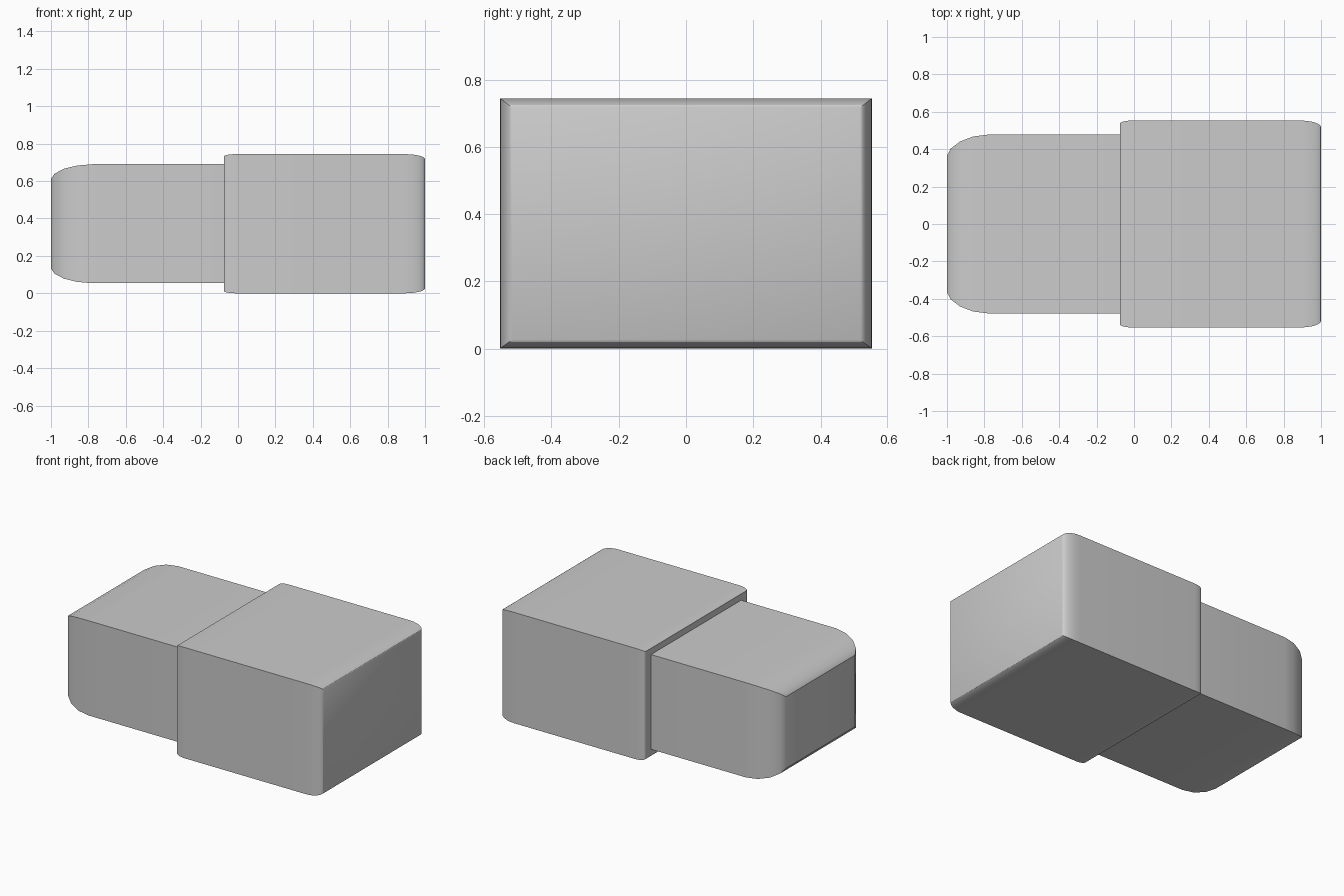
import bpy, bmesh, math

if "Cube" in bpy.data.objects:
    bpy.data.objects.remove(bpy.data.objects["Cube"])

CENTRE_Z = 0.372


def loft(name, sections):
    """Skin rectangular sections (x, half width, half height) along x and cap both ends."""
    bm = bmesh.new()
    rings = []
    for x, w, h in sections:
        rings.append([bm.verts.new((x, sy * w, CENTRE_Z + sz * h))
                      for sy, sz in ((-1, -1), (1, -1), (1, 1), (-1, 1))])
    for a, b in zip(rings, rings[1:]):
        for i in range(4):
            j = (i + 1) % 4
            bm.faces.new((a[i], a[j], b[j], b[i]))
    bm.faces.new(rings[0])
    bm.faces.new(rings[-1])
    bmesh.ops.recalc_face_normals(bm, faces=bm.faces)
    mesh = bpy.data.meshes.new(name)
    bm.to_mesh(mesh)
    bm.free()
    obj = bpy.data.objects.new(name, mesh)
    bpy.context.collection.objects.link(obj)
    bpy.ops.object.select_all(action='DESELECT')
    obj.select_set(True)
    bpy.context.view_layer.objects.active = obj
    bpy.ops.object.shade_smooth_by_angle(angle=math.radians(30))
    return obj


def rounded(x_end, x_full, w, h, dw, dh, steps):
    """Elliptical easing from an inset end section to the full section."""
    out = []
    for i in range(steps + 1):
        a = math.pi / 2 * i / steps
        k = 1 - math.sin(a)
        out.append((x_full + (x_end - x_full) * math.cos(a), w - dw * k, h - dh * k))
    return out


# wide housing, softly rounded at both ends
W, H = 0.553, 0.372
loft("housing", rounded(-0.075, -0.01, W, H, 0.016, 0.012, 5)
     + rounded(1.0, 0.89, W, H, 0.036, 0.027, 6)[::-1])

# narrower plug with a rounded tip, seated slightly into the housing
loft("plug", [(-1.0, 0.365, 0.24), (-0.98, 0.403, 0.268), (-0.93, 0.441, 0.294),
              (-0.86, 0.468, 0.311), (-0.78, 0.478, 0.318), (-0.06, 0.478, 0.318)])
